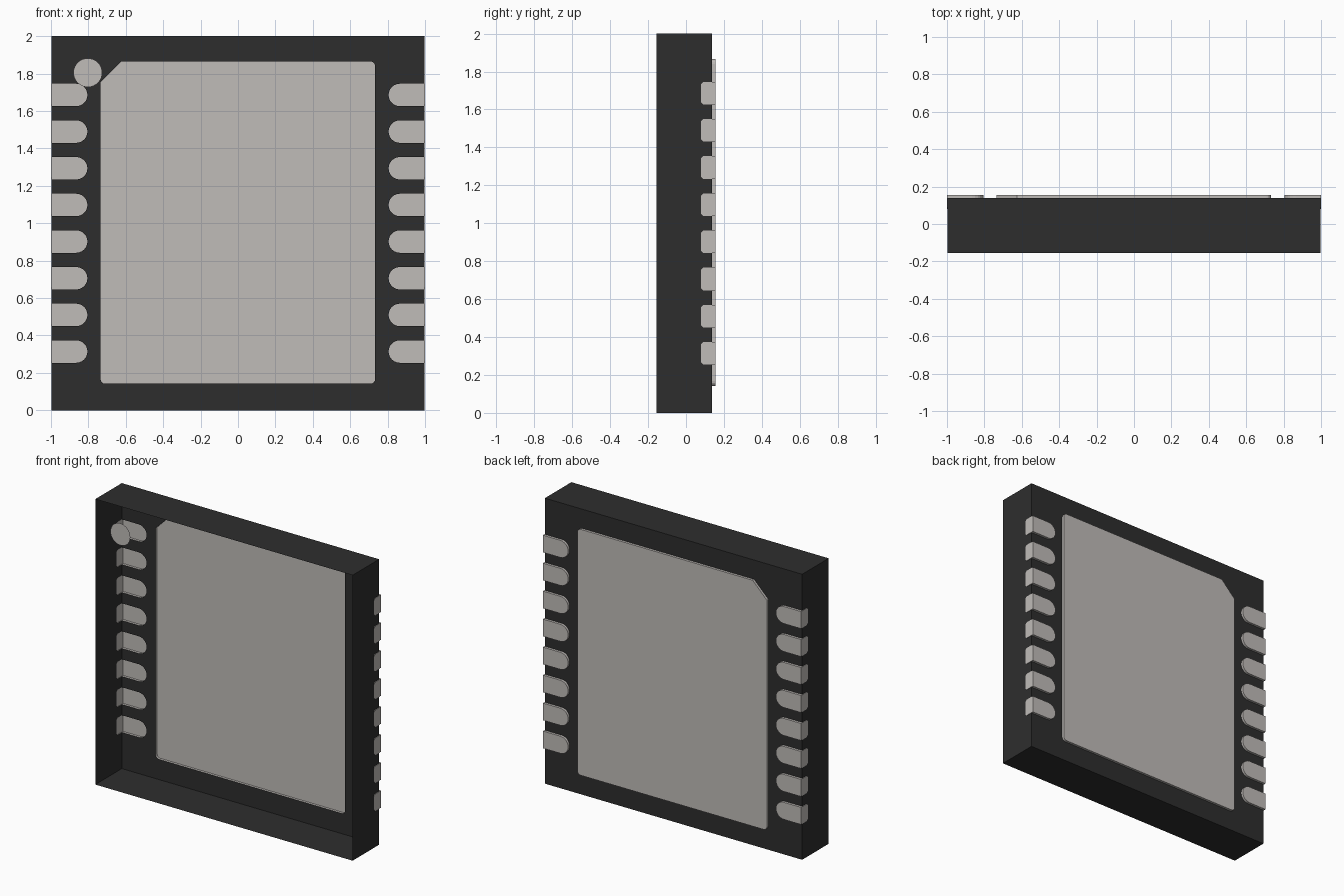
import bpy, bmesh, math

cube = bpy.data.objects.get("Cube")
if cube:
    bpy.data.objects.remove(cube, do_unlink=True)

WALL, PAD_X = 0.997, 1.0          # half width of the case, and to the pad faces
FRONT, BACK, PAD_Y = -0.155, 0.138, 0.155
HALF = 0.06                       # half height of one side pad
PAD_Z = [0.314 + 0.196 * i for i in range(8)]


def material(name, rgb):
    m = bpy.data.materials.new(name)
    m.use_nodes = True
    m.diffuse_color = (*rgb, 1)
    m.node_tree.nodes["Principled BSDF"].inputs["Base Color"].default_value = (*rgb, 1)
    return m


black = material("black plastic", (0.027, 0.027, 0.027))
metal = material("grey metal", (0.53, 0.505, 0.485))


def finish(name, bm, mat):
    bmesh.ops.remove_doubles(bm, verts=bm.verts, dist=1e-5)
    bmesh.ops.recalc_face_normals(bm, faces=bm.faces)
    mesh = bpy.data.meshes.new(name)
    bm.to_mesh(mesh)
    bm.free()
    mesh.materials.append(mat)
    ob = bpy.data.objects.new(name, mesh)
    bpy.context.collection.objects.link(ob)
    return ob


def sheet(bm, loops, place):
    """Fill an outline, with further loops as holes."""
    edges = []
    for loop in loops:
        vs = [bm.verts.new(place(*p)) for p in loop]
        edges += [bm.edges.new((a, b)) for a, b in zip(vs, vs[1:] + vs[:1])]
    bmesh.ops.triangle_fill(bm, edges=edges, use_beauty=True)


def rim(bm, path, outer, inner):
    """Short wall joining a raised face to the case."""
    for a, b in zip(path, path[1:]):
        bm.faces.new([bm.verts.new(f(*p)) for f, p in
                      ((outer, a), (outer, b), (inner, b), (inner, a))])


def back_plane(y):
    return lambda x, z: (x, y, z)


def side_plane(x):
    return lambda y, z: (x, y, z)


def u_shape(x_end, zc):
    """Round-ended pad outline, open at the case edge."""
    arc = [math.radians(270 - 15 * i) for i in range(13)]
    return ([(x_end, zc - HALF)]
            + [(0.865 + HALF * math.cos(a), zc + HALF * math.sin(a)) for a in arc]
            + [(x_end, zc + HALF)])


def tab_shape(y_end, zc, c=0.012):
    """Part of the pad that folds onto the side wall."""
    y = 0.079
    return [(y_end, zc - HALF), (y + c, zc - HALF), (y, zc - HALF + c),
            (y, zc + HALF - c), (y + c, zc + HALF), (y_end, zc + HALF)]


def thermal_outline():
    """Rectangle with one cut corner and three rounded ones."""
    x0, x1, z0, z1, r = -0.735, 0.733, 0.142, 1.865, 0.025
    pts = [(x0, z1 - 0.11), (x0 + 0.11, z1)]
    for cx, cz, start in ((x1 - r, z1 - r, 90), (x1 - r, z0 + r, 0), (x0 + r, z0 + r, -90)):
        for i in range(5):
            a = math.radians(start - 22.5 * i)
            pts.append((cx + r * math.cos(a), cz + r * math.sin(a)))
    return pts


# Case: thin walls, open at the front, with openings behind every pad
bm = bmesh.new()
right = [(WALL, 0)] + [p for z in PAD_Z for p in u_shape(WALL, z)] + [(WALL, 2)]
left = [(-x, z) for x, z in reversed(right)]
sheet(bm, [right + left, thermal_outline()], back_plane(BACK))
wall = [(BACK, 0)] + [p for z in PAD_Z for p in tab_shape(BACK, z)] + [(BACK, 2), (FRONT, 2), (FRONT, 0)]
for s in (-1, 1):
    sheet(bm, [wall], side_plane(s * WALL))
for z in (0, 2):
    bm.faces.new([bm.verts.new((x, y, z)) for x, y in
                  ((-WALL, FRONT), (WALL, FRONT), (WALL, BACK), (-WALL, BACK))])
finish("case", bm, black)

# Large centre pad
bm = bmesh.new()
outline = thermal_outline()
sheet(bm, [outline], back_plane(PAD_Y))
rim(bm, outline + outline[:1], back_plane(PAD_Y), back_plane(BACK))
finish("centre_pad", bm, metal)

# Side pads wrapping round the two back edges
for side, s in (("left", 1), ("right", -1)):
    for i, z in enumerate(PAD_Z):
        bm = bmesh.new()
        u = [(s * x, zz) for x, zz in u_shape(PAD_X, z)]
        tab = tab_shape(PAD_Y, z)
        sheet(bm, [u], back_plane(PAD_Y))
        rim(bm, u, back_plane(PAD_Y), back_plane(BACK))
        sheet(bm, [tab], side_plane(s * PAD_X))
        rim(bm, tab, side_plane(s * PAD_X), side_plane(s * WALL))
        finish(f"{side}_pad_{i + 1}", bm, metal)

# Round corner marker in the plane of the open front
bm = bmesh.new()
ring = [(-0.803 + 0.077 * math.cos(math.tau * i / 32),
         1.805 + 0.077 * math.sin(math.tau * i / 32)) for i in range(32)]
bm.faces.new([bm.verts.new((x, FRONT, z)) for x, z in ring])
finish("corner_marker", bm, metal)
